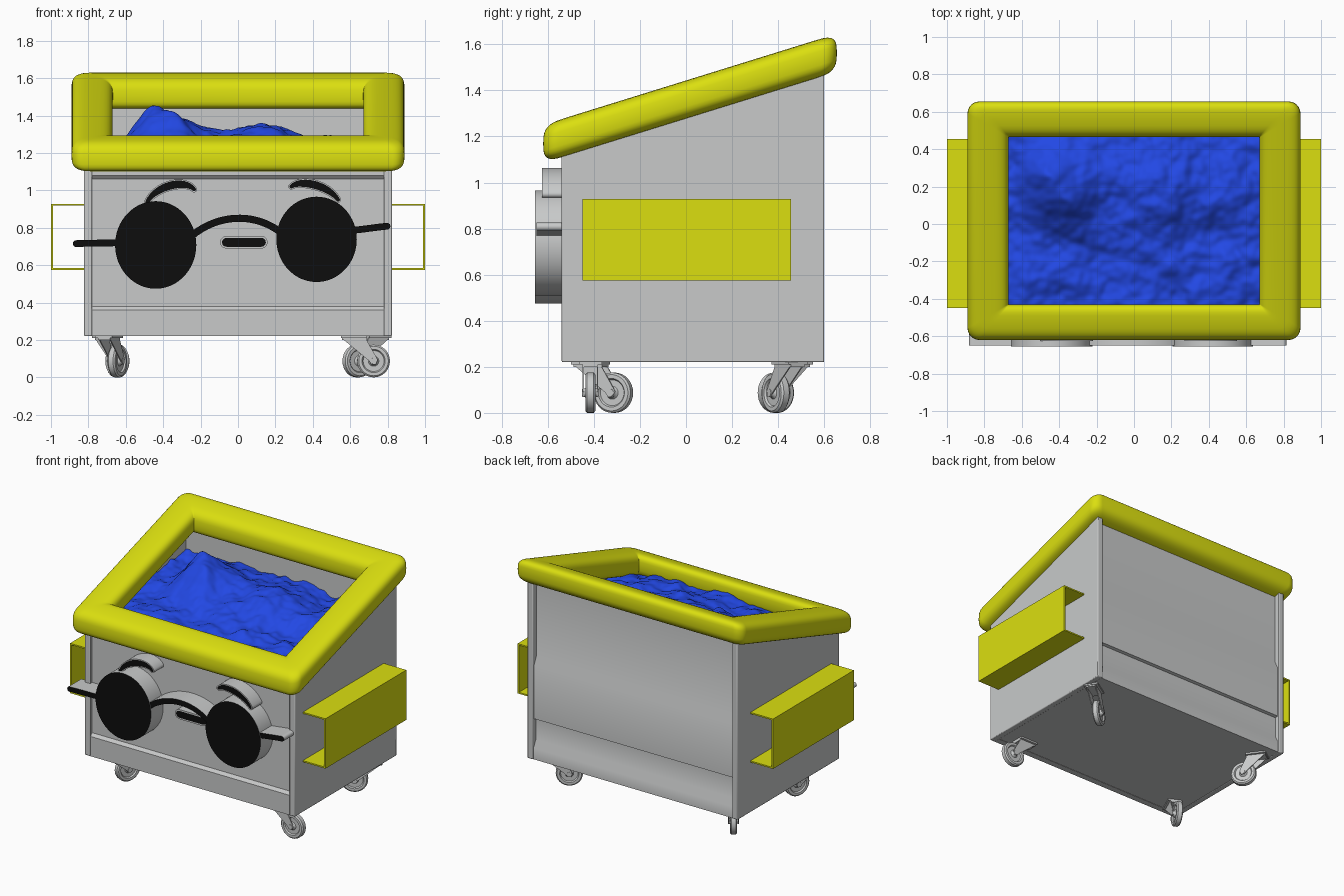
import bpy, bmesh, math
from mathutils import Vector, Matrix, noise
from mathutils.geometry import interpolate_bezier

if "Cube" in bpy.data.objects:
    bpy.data.objects.remove(bpy.data.objects["Cube"])


def material(name, rgb):
    m = bpy.data.materials.new(name)
    m.diffuse_color = (*rgb, 1)
    m.use_nodes = True
    m.node_tree.nodes["Principled BSDF"].inputs["Base Color"].default_value = m.diffuse_color
    return m


GRAY = material("light gray", (0.58, 0.59, 0.59))
YELLOW = material("yellow", (0.71, 0.74, 0.005))
BLUE = material("blue", (0.016, 0.065, 0.78))
BLACK = material("black", (0.004, 0.004, 0.004))


def finish(name, bm, *mats):
    bmesh.ops.recalc_face_normals(bm, faces=bm.faces)
    me = bpy.data.meshes.new(name)
    bm.to_mesh(me)
    bm.free()
    ob = bpy.data.objects.new(name, me)
    bpy.context.collection.objects.link(ob)
    for m in mats:
        me.materials.append(m)
    return ob


def add_prism(bm, pts, axis, lo, hi):
    """Extrude a 2D outline along x (points are y,z) or along y (points are x,z)."""
    put = (lambda p, t: (t, p[0], p[1])) if axis == "x" else (lambda p, t: (p[0], t, p[1]))
    a = [bm.verts.new(put(p, lo)) for p in pts]
    b = [bm.verts.new(put(p, hi)) for p in pts]
    n = len(pts)
    for i in range(n):
        bm.faces.new((a[i], a[(i + 1) % n], b[(i + 1) % n], b[i]))
    bm.faces.new(b)
    return bm.faces.new(a)          # the face at lo


def prism(name, pts, axis, lo, hi, mat):
    bm = bmesh.new()
    add_prism(bm, pts, axis, lo, hi)
    return finish(name, bm, mat)


def rim_z(y):
    return 1.36 + 0.31 * y


# Body: side walls whose ends form the corner posts
side = [(-0.54, 0.22), (0.60, 0.22), (0.60, rim_z(0.60)), (-0.54, rim_z(-0.54))]
for label, s in (("left", -1), ("right", 1)):
    w = prism(label + "_wall", side, "x", min(s * 0.78, s * 0.823), max(s * 0.78, s * 0.823), GRAY)
    bv = w.modifiers.new("soft edges", "BEVEL")
    bv.width, bv.segments = 0.006, 2

# Front and back panels with pressed ribs
prism("front_panel", [(-0.49, 0.22), (-0.536, 0.22), (-0.536, 0.36), (-0.518, 0.38), (-0.518, 1.06),
                      (-0.536, 1.08), (-0.536, 1.18), (-0.49, 1.19)], "x", -0.785, 0.785, GRAY)
prism("back_panel", [(0.53, 0.22), (0.592, 0.22), (0.592, 0.30), (0.565, 0.35), (0.565, 0.50),
                     (0.587, 0.505), (0.587, 0.88), (0.56, 0.94), (0.56, 1.52), (0.53, 1.51)],
      "x", -0.785, 0.785, GRAY)
prism("floor", [(-0.52, 0.222), (0.58, 0.222), (0.58, 0.25), (-0.52, 0.25)], "x", -0.785, 0.785, GRAY)

# Padded sloping rim: superellipse section swept round a rectangle
bm = bmesh.new()
N, K = 32, 6
loops = []
for q, (sx, sy) in enumerate(((1, 1), (-1, 1), (-1, -1), (1, -1))):
    for k in range(K + 1):
        a = math.pi / 2 * (q + k / K)
        ring = []
        for i in range(N):
            t = 2 * math.pi * i / N
            c, s = math.cos(t), math.sin(t)
            u = math.copysign(abs(c) ** 0.62, c)
            v = math.copysign(abs(s) ** 0.62, s)
            r = 0.003 + 0.03 * (u + 1)
            x = sx * (0.78 + 0.11 * u - r) + r * math.cos(a)
            y = 0.0175 + sy * (0.5425 + 0.095 * u - r) + r * math.sin(a)
            ring.append(bm.verts.new((x, y, rim_z(y) + 0.083 * v)))
        loops.append(ring)
for j in range(len(loops)):
    A, B = loops[j], loops[(j + 1) % len(loops)]
    for i in range(N):
        bm.faces.new((A[i], A[(i + 1) % N], B[(i + 1) % N], B[i]))
finish("padded_rim", bm, YELLOW)

# Lumpy filling: noisy height field
bm = bmesh.new()
bmesh.ops.create_grid(bm, x_segments=130, y_segments=95, size=1)
lumps = ((-0.36, 0.15, 0.20, 0.15), (-0.48, 0.28, 0.10, 0.12), (0.10, 0.18, 0.20, 0.10), (0.46, 0.15, 0.16, 0.06))
for v in bm.verts:
    x, y = v.co.x * 0.785, 0.02 + v.co.y * 0.53
    z = 1.245 + 0.09 * y - 0.04 * abs(x)
    for cx, cy, r, h in lumps:
        z += h * math.exp(-((x - cx) ** 2 + (y - cy) ** 2) / (r * r))
    p = Vector((x, y, 0.3))
    z += 0.035 * noise.noise(p * 5) + 0.022 * noise.noise(p * 11) + 0.010 * noise.noise(p * 24)
    v.co = (x, y, z)
finish("filling", bm, BLUE)

# Fork pockets: thin channels open at both ends
for label, s in (("left", -1), ("right", 1)):
    bm = bmesh.new()
    for x0, x1, z0, z1 in ((0.82, 0.99, 0.575, 0.585), (0.82, 0.99, 0.918, 0.928), (0.99, 1.0, 0.575, 0.928)):
        add_prism(bm, [(s * x0, z0), (s * x1, z0), (s * x1, z1), (s * x0, z1)], "y", -0.45, 0.455)
    finish(label + "_fork_pocket", bm, YELLOW)


# Face parts: gray solids with a black front face
def face_part(name, pts, front, back=-0.51, border=0.0):
    bm = bmesh.new()
    f = add_prism(bm, pts, "y", front, back)
    if border:
        bmesh.ops.recalc_face_normals(bm, faces=bm.faces)
        bmesh.ops.inset_individual(bm, faces=[f], thickness=border)
    f.material_index = 1
    finish(name, bm, GRAY, BLACK)


def ellipse(cx, cz, rx, rz, n=64):
    return [(cx + rx * math.cos(2 * math.pi * i / n), cz + rz * math.sin(2 * math.pi * i / n)) for i in range(n)]


def stroke(p0, h0, h1, p1, w, taper=0.0):
    """Outline of a round-ended stroke along one cubic curve."""
    pts = interpolate_bezier(*(Vector(p) for p in (p0, h0, h1, p1)), 18)
    n = len(pts) - 1
    left, right = [], []
    for i, p in enumerate(pts):
        d = (pts[min(i + 1, n)] - pts[max(i - 1, 0)]).normalized()
        r = w * (1 - taper + taper * math.sin(math.pi * i / n))
        off = Vector((-d.y, d.x)) * r
        left.append(p + off)
        right.append(p - off)
        if i in (0, n):
            sign = 1 if i else -1
            cap = [p + off * math.cos(t) + sign * d * r * math.sin(t) for t in
                   (math.pi * k / 6 for k in range(1, 6))]
            if i:
                end = cap
            else:
                start = cap[::-1]
    return [tuple(p) for p in left + end + right[::-1] + start]


face_part("left_lens", ellipse(-0.44, 0.708, 0.217, 0.234), -0.655)
face_part("right_lens", ellipse(0.42, 0.738, 0.215, 0.228), -0.655)
face_part("glasses_bridge", stroke((-0.25, 0.755), (-0.1, 0.88), (0.1, 0.88), (0.235, 0.77), 0.019), -0.65)
face_part("left_temple", stroke((-0.865, 0.715), (-0.8, 0.718), (-0.7, 0.718), (-0.62, 0.72), 0.018), -0.65)
face_part("right_temple", stroke((0.6, 0.785), (0.66, 0.79), (0.74, 0.803), (0.797, 0.808), 0.018), -0.65)
face_part("left_eyebrow", stroke((-0.485, 0.94), (-0.43, 1.03), (-0.28, 1.06), (-0.235, 1.005), 0.027, 0.4),
          -0.625, border=0.006)
face_part("right_eyebrow", stroke((0.285, 1.02), (0.33, 1.06), (0.48, 1.03), (0.535, 0.95), 0.027, 0.4),
          -0.625, border=0.006)
face_part("mouth", stroke((-0.062, 0.722), (0.0, 0.722), (0.07, 0.722), (0.125, 0.722), 0.034), -0.57, border=0.01)

# Swivel casters: pivot position and trailing direction of the wheel
half = [(0.0, 0.036), (0.016, 0.036), (0.02, 0.022), (0.028, 0.013), (0.056, 0.013),
        (0.062, 0.022), (0.079, 0.022), (0.0875, 0.014)]
casters = (("front_left", (-0.69, -0.415), (0.045, 0.10)), ("front_right", (0.62, -0.415), (0.105, 0.0)),
           ("back_left", (-0.70, 0.465), (0.055, -0.075)), ("back_right", (0.735, 0.45), (-0.095, -0.06)))
for label, pivot, trail in casters:
    d = Vector(trail).length
    place = Matrix.Translation((*pivot, 0)) @ Matrix.Rotation(math.atan2(trail[1], trail[0]), 4, "Z")
    bm = bmesh.new()
    prof = [bm.verts.new((d + r, y, 0.0875)) for r, y in half + [(r, -y) for r, y in half[::-1]]]
    edges = [bm.edges.new(p) for p in zip(prof, prof[1:])]
    bmesh.ops.spin(bm, geom=prof + edges, cent=(d, 0, 0.0875), axis=(0, 1, 0), angle=2 * math.pi, steps=32)
    bmesh.ops.remove_doubles(bm, verts=bm.verts, dist=0.0002)
    bm.transform(place)
    finish(label + "_wheel", bm, GRAY)

    bm = bmesh.new()
    for y in (-0.034, 0.028):
        add_prism(bm, [(-0.06, 0.205), (0.065, 0.205), (d + 0.022, 0.095), (d + 0.012, 0.07),
                       (d - 0.012, 0.07), (d - 0.024, 0.088)], "y", y, y + 0.006)
    add_prism(bm, [(-0.065, 0.2), (0.07, 0.2), (0.07, 0.21), (-0.065, 0.21)], "y", -0.034, 0.034)
    add_prism(bm, [(-0.07, 0.21), (0.07, 0.21), (0.07, 0.223), (-0.07, 0.223)], "y", -0.05, 0.05)
    bm.transform(place)
    finish(label + "_fork", bm, GRAY)

# Smooth shading with sharp edges kept
for ob in bpy.context.collection.objects:
    ob.select_set(True)
    bpy.context.view_layer.objects.active = ob
bpy.ops.object.shade_smooth_by_angle(angle=math.radians(35))
